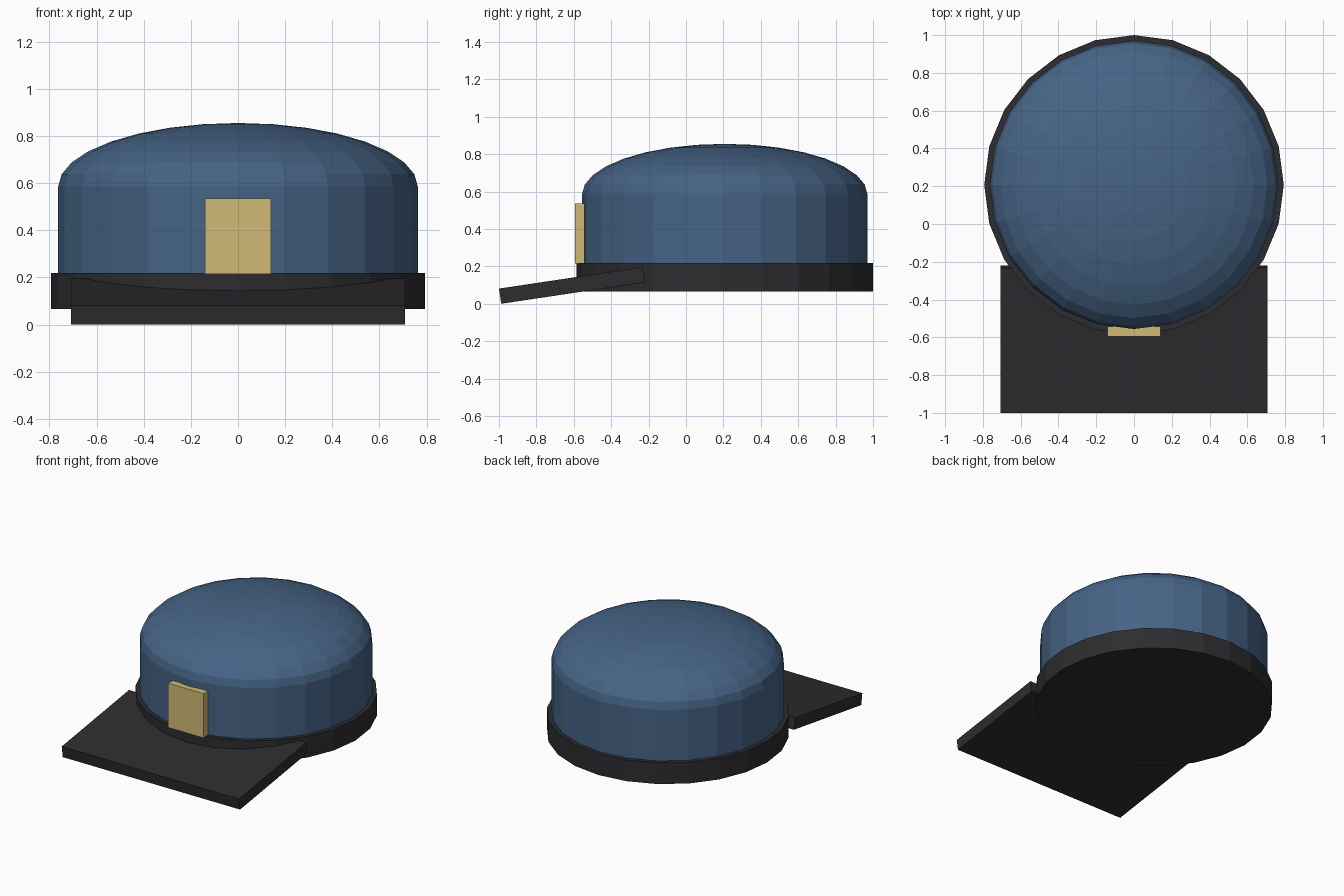
import bpy, bmesh
from math import sin, cos, pi, radians

if "Cube" in bpy.data.objects:
    bpy.data.objects.remove(bpy.data.objects["Cube"])

CY = 0.207      # centre of the round parts
SIDES = 24


def material(name, rgb):
    m = bpy.data.materials.new(name)
    m.diffuse_color = (*rgb, 1)
    m.use_nodes = True
    m.node_tree.nodes["Principled BSDF"].inputs["Base Color"].default_value = m.diffuse_color
    return m


navy = material("navy_cloth", (0.06, 0.125, 0.235))
black = material("black_trim", (0.026, 0.025, 0.029))
gold = material("gold_badge", (0.65, 0.49, 0.18))


def add_object(name, bm, mat):
    bmesh.ops.recalc_face_normals(bm, faces=bm.faces)
    me = bpy.data.meshes.new(name)
    bm.to_mesh(me)
    bm.free()
    me.materials.append(mat)
    ob = bpy.data.objects.new(name, me)
    bpy.context.collection.objects.link(ob)
    return ob


def lathe(name, profile, mat, tip=None):
    """Rings of (radius, z), capped below and by a flat face or a tip above."""
    bm = bmesh.new()
    rings = [[bm.verts.new((r * sin(2 * pi * i / SIDES), CY + r * cos(2 * pi * i / SIDES), z))
              for i in range(SIDES)] for r, z in profile]
    for a, b in zip(rings, rings[1:]):
        for i in range(SIDES):
            j = (i + 1) % SIDES
            bm.faces.new((a[i], a[j], b[j], b[i]))
    bm.faces.new(rings[0])
    if tip is None:
        bm.faces.new(rings[-1])
    else:
        top = bm.verts.new((0, CY, tip))
        for i in range(SIDES):
            bm.faces.new((rings[-1][i], rings[-1][(i + 1) % SIDES], top))
    return add_object(name, bm, mat)


def box(name, centre, size, mat, tilt=0):
    bm = bmesh.new()
    bmesh.ops.create_cube(bm, size=1)
    bmesh.ops.scale(bm, vec=size, verts=bm.verts)
    ob = add_object(name, bm, mat)
    ob.location = centre
    ob.rotation_euler.x = radians(tilt)
    return ob


# Crown: straight wall with a flattened dome on top
R, WALL, RISE = 0.763, 0.585, 0.27
dome = [(R * cos(k * pi / 16), WALL + RISE * sin(k * pi / 16)) for k in range(8)]
lathe("crown", [(R, 0.14)] + dome, navy, tip=WALL + RISE)

# Band around the base
lathe("band", [(0.793, 0.065), (0.793, 0.218)], black)

# Sloping visor and front badge
box("visor", (0, -0.61, 0.098), (1.416, 0.776, 0.082), black, tilt=8.5)
box("badge", (0, -0.569, 0.375), (0.282, 0.051, 0.32), gold)
